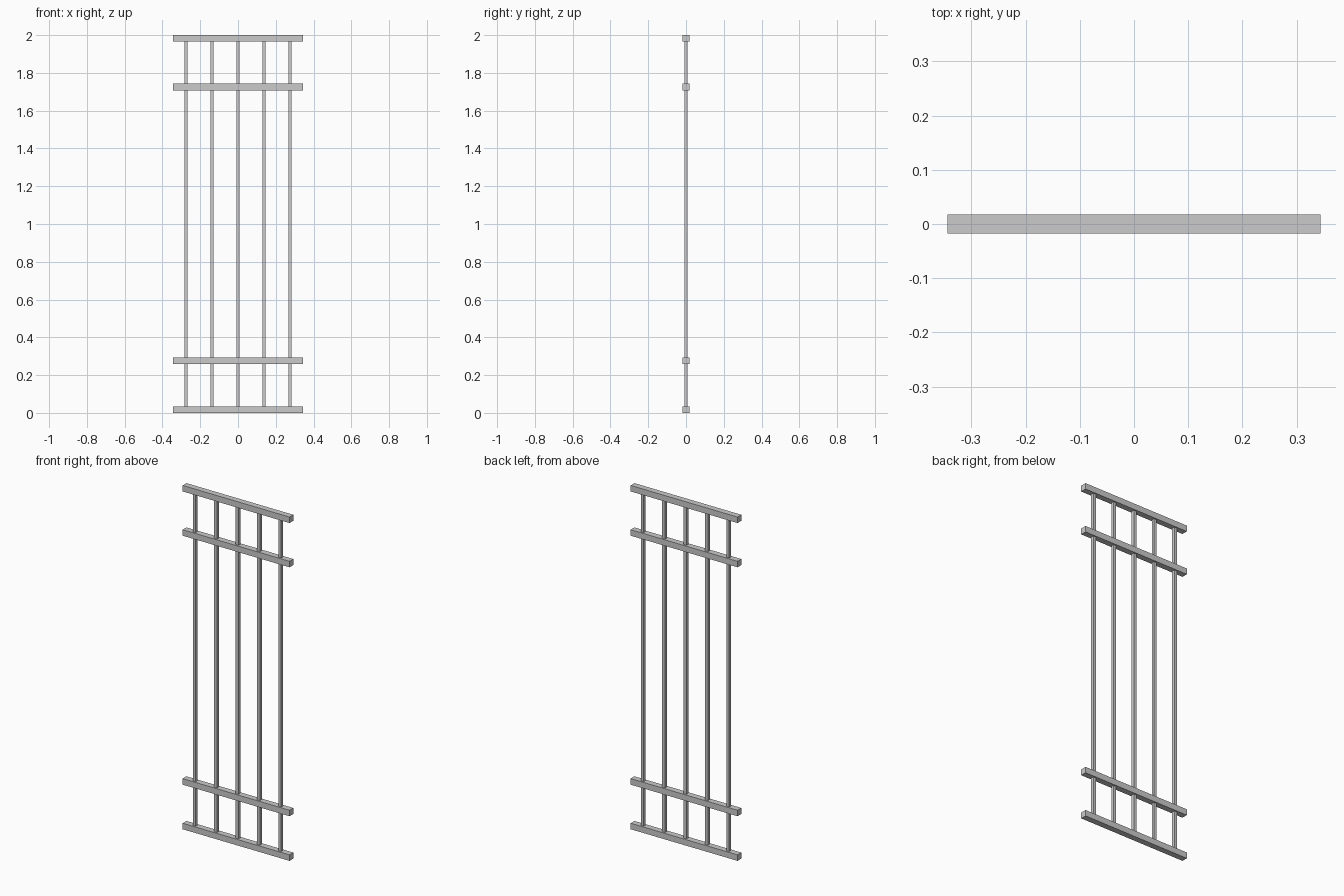
import bpy

if "Cube" in bpy.data.objects:
    bpy.data.objects.remove(bpy.data.objects["Cube"])

WIDTH, HEIGHT = 0.688, 2.0
RAIL, BAR = 0.035, 0.018      # square section sizes
BARS = 5
PITCH = WIDTH / BARS


def box(name, size, location):
    bpy.ops.mesh.primitive_cube_add(size=1, location=location)
    obj = bpy.context.object
    obj.name = name
    obj.scale = size
    bpy.ops.object.transform_apply(location=False, rotation=False, scale=True)
    return obj


# Horizontal rails: outer pair at the ends, inner pair set in from them
rails = {
    "bottom_rail": RAIL / 2,
    "lower_rail": 0.277,
    "upper_rail": HEIGHT - 0.277 + 0.002,
    "top_rail": HEIGHT - RAIL / 2,
}
for name, z in rails.items():
    box(name, (WIDTH, RAIL, RAIL), (0, 0, z))

# Evenly spaced upright bars running through the inner rails
for i in range(BARS):
    x = (i - (BARS - 1) / 2) * PITCH
    box(f"upright_bar_{i + 1}", (BAR, BAR, HEIGHT - 2 * RAIL), (x, 0, HEIGHT / 2))
